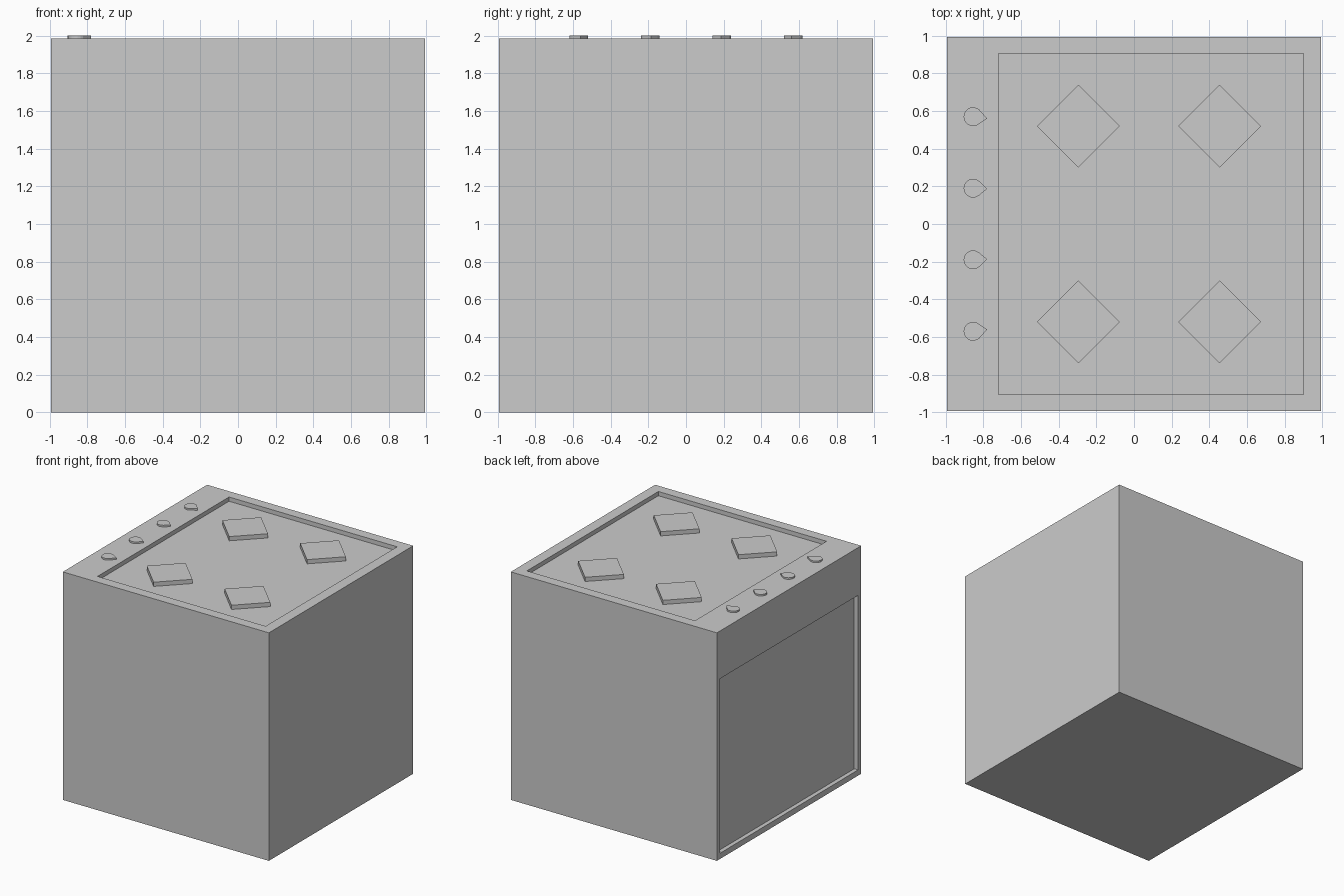
import bpy, bmesh
from math import cos, sin, radians
from mathutils import Vector

if "Cube" in bpy.data.objects:
    bpy.data.objects.remove(bpy.data.objects["Cube"])

HALF, TOP, DEPTH = 0.993, 1.986, 0.037


def finish(name, bm):
    bmesh.ops.recalc_face_normals(bm, faces=bm.faces)
    mesh = bpy.data.meshes.new(name)
    bm.to_mesh(mesh)
    bm.free()
    obj = bpy.data.objects.new(name, mesh)
    bpy.context.collection.objects.link(obj)
    return obj


def box(name, x, y, z):
    bm = bmesh.new()
    bmesh.ops.create_cube(bm, size=1)
    for v in bm.verts:
        v.co = Vector([a + (t + 0.5) * (b - a) for t, (a, b) in zip(v.co, (x, y, z))])
    return finish(name, bm)


def prism(name, outline, z0, z1):
    bm = bmesh.new()
    face = bm.faces.new([bm.verts.new((x, y, z0)) for x, y in outline])
    ext = bmesh.ops.extrude_face_region(bm, geom=[face])
    top = [g for g in ext["geom"] if isinstance(g, bmesh.types.BMVert)]
    bmesh.ops.translate(bm, verts=top, vec=(0, 0, z1 - z0))
    return finish(name, bm)


# Stove body with recesses for the cooktop and oven door
body = box("stove_body", (-HALF, HALF), (-HALF, HALF), (0, TOP))
cutters = [
    box("cooktop_cutter", (-0.72, 0.9), (-0.905, 0.905), (TOP - DEPTH, TOP + 0.2)),
    box("door_cutter", (-HALF - 0.2, -HALF + DEPTH), (-0.95, 0.95), (0.05, 1.57)),
]
for cutter in cutters:
    mod = body.modifiers.new(cutter.name, "BOOLEAN")
    mod.operation, mod.solver, mod.object = "DIFFERENCE", "EXACT", cutter
    cutter.hide_render = True
    cutter.display_type = "WIRE"
bpy.context.view_layer.update()
baked = bpy.data.meshes.new_from_object(
    body.evaluated_get(bpy.context.evaluated_depsgraph_get()))
body.modifiers.clear()
body.data = baked
for cutter in cutters:
    bpy.data.objects.remove(cutter)

# Diamond burners, flush with the rim
R = 0.22
for x in (-0.295, 0.455):
    for y in (-0.52, 0.52):
        prism("burner", [(x + R, y), (x, y + R), (x - R, y), (x, y - R)],
              TOP - DEPTH, TOP)

# Teardrop knobs, tips leaning towards the middle
for y, tip in ((-0.57, -0.56), (-0.19, -0.187), (0.19, 0.187), (0.57, 0.56)):
    arc = [radians(50 + 260 * i / 14) for i in range(15)]
    outline = [(-0.855 + 0.05 * cos(a), y + 0.05 * sin(a)) for a in arc]
    prism("knob", outline + [(-0.78, tip)], TOP, 2.0)
